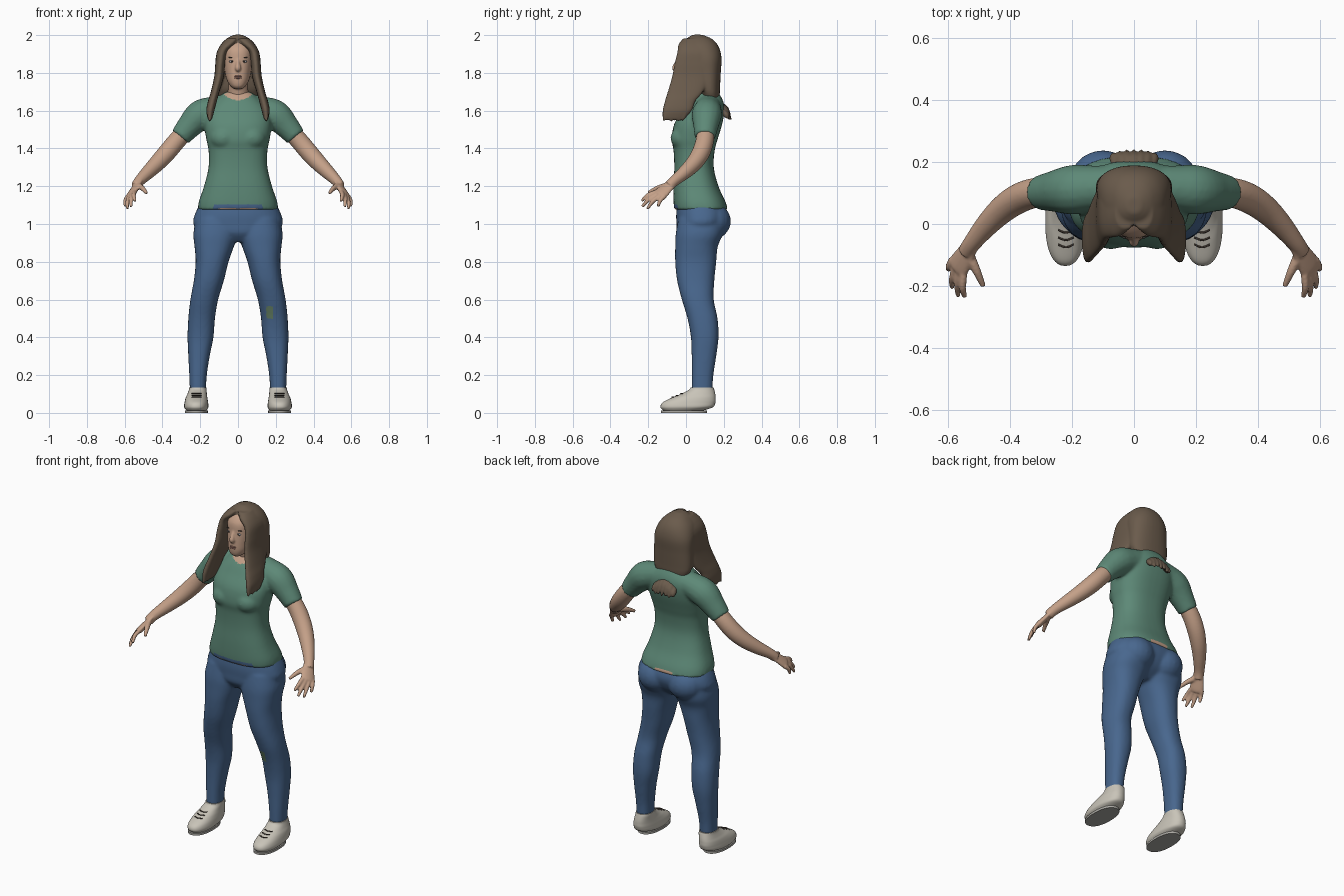
import bpy, bmesh, math
from mathutils import Vector, Matrix

cube = bpy.data.objects.get("Cube")
if cube:
    bpy.data.objects.remove(cube, do_unlink=True)


def material(name, *rgb):
    mat = bpy.data.materials.new(name)
    mat.use_nodes = True
    mat.diffuse_color = (*rgb, 1)
    mat.node_tree.nodes["Principled BSDF"].inputs["Base Color"].default_value = (*rgb, 1)
    return mat


skin = material("skin", .55, .35, .245)
green = material("shirt_green", .11, .25, .185)
denim = material("denim_blue", .065, .135, .27)
brown = material("hair_brown", .145, .105, .072)
cream = material("shoe_cream", .58, .55, .48)
grey = material("sole_grey", .4, .39, .36)
pink = material("lip_pink", .4, .2, .16)
pale = material("eye_grey", .33, .33, .35)
dark = material("dark_brown", .06, .045, .035)
olive = material("patch_olive", .12, .2, .12)


def interpolate(rows, steps):
    """Catmull-Rom rows between the given ones."""
    rows = [Vector(r) for r in rows]
    out = []
    for i in range(len(rows) - 1):
        a, b, c, d = (rows[max(0, min(len(rows) - 1, i + k))] for k in (-1, 0, 1, 2))
        for s in range(steps):
            t = s / steps
            out.append(b + (c - a) * (t / 2) + (a * 2 - b * 5 + c * 4 - d) * (t * t / 2)
                       + (b * 3 - a - c * 3 + d) * (t ** 3 / 2))
    return out + [rows[-1]]


def bridge(bm, loops):
    """Join closed loops of points into a capped shell."""
    rings = [[bm.verts.new(p) for p in loop] for loop in loops]
    for low, high in zip(rings, rings[1:]):
        for i in range(len(low)):
            j = (i + 1) % len(low)
            bm.faces.new((low[i], low[j], high[j], high[i]))
    bm.faces.new(rings[0][::-1])
    bm.faces.new(rings[-1])


def section(count, power):
    """Unit superellipse points."""
    for i in range(count):
        a = math.tau * i / count
        c, s = math.cos(a), math.sin(a)
        yield (math.copysign(abs(c) ** (2 / power), c), math.copysign(abs(s) ** (2 / power), s))


def loft(bm, rows, side=1, power=2.3, steps=6, count=40):
    """Stacked level sections; each row is z, x from, x to, y from, y to."""
    bridge(bm, [[Vector((side * ((x0 + x1) + (x1 - x0) * u) / 2, ((y0 + y1) + (y1 - y0) * v) / 2, z))
                 for u, v in section(count, power)]
                for z, x0, x1, y0, y1 in interpolate(rows, steps)])


def body(bm, rows, **options):
    """Symmetric loft; each row is z, half width, y front, y back."""
    loft(bm, [(z, -w, w, f, b) for z, w, f, b in rows], **options)


def tube(bm, rows, side=1, across=(0, 1, 0), flat=1, steps=5, count=16):
    """Sections along a path; each row is x, y, z, radius."""
    pts = interpolate(rows, steps)
    loops = []
    for i, p in enumerate(pts):
        t = (pts[min(i + 1, len(pts) - 1)] - pts[max(i - 1, 0)]).xyz.normalized()
        u = Vector(across)
        u = (u - t * u.dot(t)).normalized()
        v = t.cross(u) * flat
        loop = [p.xyz + (u * a + v * b) * p.w for a, b in section(count, 2)]
        loops.append([Vector((q.x * side, q.y, q.z)) for q in loop])
    bridge(bm, loops)


def ball(bm, place, size):
    bmesh.ops.create_uvsphere(bm, u_segments=20, v_segments=12, radius=1,
                              matrix=Matrix.Translation(place) @ Matrix.Diagonal((*size, 1)))


def finish(name, bm, mats, voxel=0, smooth=5, rule=None):
    """Make the object, fuse its shells, then colour faces by rule."""
    bmesh.ops.recalc_face_normals(bm, faces=bm.faces)
    mesh = bpy.data.meshes.new(name)
    bm.to_mesh(mesh)
    bm.free()
    ob = bpy.data.objects.new(name, mesh)
    bpy.context.scene.collection.objects.link(ob)
    if voxel:
        mod = ob.modifiers.new("fuse", 'REMESH')
        mod.mode = 'VOXEL'
        mod.voxel_size = voxel
        mod = ob.modifiers.new("soften", 'SMOOTH')
        mod.factor = .5
        mod.iterations = smooth
        graph = bpy.context.evaluated_depsgraph_get()
        mesh = bpy.data.meshes.new_from_object(ob.evaluated_get(graph))
        ob.modifiers.clear()
        ob.data = mesh
    mesh.materials.clear()
    for mat in mats:
        mesh.materials.append(mat)
    mesh.shade_smooth()
    if not voxel:
        mesh.set_sharp_from_angle(angle=.8)
    for face in mesh.polygons:
        face.material_index = rule(face.center, face.normal) if rule else 0
    return ob


# Shirt: trunk with sleeves
bm = bmesh.new()
body(bm, [(1.075, .213, -.062, .222), (1.12, .207, -.066, .208), (1.2, .18, -.066, .172),
          (1.3, .156, -.062, .147), (1.39, .156, -.066, .152), (1.45, .168, -.076, .168),
          (1.53, .178, -.062, .192), (1.6, .165, -.022, .203), (1.65, .125, .008, .197),
          (1.7, .07, .05, .17)], power=2.5)
for side in (1, -1):
    tube(bm, [(.05, .12, 1.622, .068), (.13, .115, 1.602, .074), (.2, .11, 1.575, .08),
              (.26, .105, 1.515, .066), (.306, .1, 1.46, .055)], side)
    ball(bm, (side * .075, -.01, 1.455), (.075, .072, .065))


def shirt_rule(c, n):
    if c.y < .07 and c.z > 1.655 + 5 * c.x ** 2:
        return 1
    if n.y < -.3 and abs(c.x) < .13 and c.z < 1.105:
        return 1 if abs(c.x) < .1 and c.z < 1.083 else 2
    return 1 if n.y > .3 and abs(c.x) < .06 and c.z < 1.095 else 0


finish("shirt", bm, [green, skin, denim], .009, 5, shirt_rule)

# Trousers: pelvis, seat and legs
bm = bmesh.new()
body(bm, [(.905, .09, -.01, .12), (.95, .19, -.045, .18), (1, .236, -.05, .212),
          (1.05, .229, -.052, .222), (1.11, .2, -.045, .2)])
for side in (1, -1):
    ball(bm, (side * .1, .13, 1.015), (.11, .108, .1))
    loft(bm, [(.12, .17, .255, .03, .14), (.2, .165, .258, .03, .145), (.3, .15, .263, .03, .16),
              (.4, .13, .267, .026, .172), (.5, .122, .263, .008, .167), (.6, .105, .252, -.022, .147),
              (.7, .075, .234, -.047, .15), (.8, .05, .224, -.057, .16), (.88, .022, .23, -.057, .168),
              (.95, 0, .236, -.054, .195), (1.03, 0, .22, -.04, .2)], side)
finish("trousers", bm, [denim, olive], .009, 5,
       lambda c, n: int(.15 < c.x < .185 and .5 < c.z < .565 and n.y < 0))

# Arms with hands
palm_across = Vector((-.55, -.75, .35))
knuckle = Vector((.566, -.138, 1.157))
tips = [(.545, -.235, 1.122), (.566, -.232, 1.092), (.586, -.205, 1.08), (.597, -.148, 1.092)]
for side, label in ((1, "left"), (-1, "right")):
    bm = bmesh.new()
    tube(bm, [(.25, .105, 1.52, .046), (.32, .1, 1.445, .048), (.375, .08, 1.38, .048),
              (.425, .045, 1.325, .044), (.475, -.005, 1.275, .037), (.52, -.06, 1.23, .029),
              (.54, -.09, 1.2, .027)], side, count=24)
    tube(bm, [(.515, -.055, 1.235, .026), (.54, -.095, 1.198, .035), (.562, -.132, 1.162, .042),
              (.57, -.145, 1.15, .038)], side, palm_across, .42)
    for i, tip in enumerate(tips):
        base = knuckle + palm_across * (.032 - .0213 * i)
        middle = (base + Vector(tip)) / 2 + Vector((.005, -.005, .006))
        tube(bm, [(*base, .0125), (*middle, .0115), (*tip, .008)], side, palm_across, count=12)
    tube(bm, [(.535, -.09, 1.205, .018), (.507, -.15, 1.19, .014), (.485, -.2, 1.165, .009)],
         side, (0, 0, 1), count=12)
    finish(label + "_arm", bm, [skin], .005, 4)

# Head, neck and nose
bm = bmesh.new()
body(bm, [(1.715, .02, -.03, .03), (1.73, .04, -.046, .06), (1.76, .058, -.053, .1),
          (1.8, .069, -.053, .15), (1.86, .077, -.048, .168), (1.92, .077, -.04, .168),
          (1.962, .052, -.005, .13), (1.98, .02, .03, .09)])
tube(bm, [(0, .115, 1.6, .062), (0, .095, 1.69, .057), (0, .07, 1.79, .056)], count=24)
tube(bm, [(0, -.04, 1.875, .008), (0, -.052, 1.85, .01), (0, -.058, 1.826, .016),
          (0, -.048, 1.815, .013)], across=(1, 0, 0))
finish("head", bm, [skin], .005, 3)

# Face details
bm = bmesh.new()
ball(bm, (0, -.05, 1.782), (.022, .007, .005))
ball(bm, (0, -.05, 1.773), (.019, .007, .005))
finish("lips", bm, [pink])
for name, mat, y, z, size in (("eyes", pale, -.0385, 1.86, (.015, .006, .007)),
                              ("pupils", dark, -.0425, 1.86, (.005, .004, .005)),
                              ("brows", dark, -.036, 1.882, (.019, .006, .003))):
    bm = bmesh.new()
    for side in (1, -1):
        ball(bm, (side * .032, y, z), size)
    finish(name, bm, [mat])

# Hair: back mass, front locks and loose ends
bm = bmesh.new()
body(bm, [(1.62, .08, .1, .17), (1.68, .112, .08, .178), (1.72, .122, .06, .18),
          (1.8, .121, .045, .184), (1.88, .118, .02, .188), (1.94, .098, -.01, .172),
          (1.98, .062, .005, .137), (2.002, .022, .035, .085)])
for side in (1, -1):
    loft(bm, [(1.555, .137, .16, -.125, -.01), (1.6, .125, .168, -.124, .03),
              (1.65, .112, .159, -.112, .05), (1.7, .098, .144, -.097, .09),
              (1.78, .075, .126, -.074, .13), (1.85, .068, .12, -.06, .14),
              (1.91, .055, .112, -.046, .14), (1.95, .016, .09, -.04, .13),
              (1.982, -.01, .06, -.015, .11)], side)
    for i in range(6):
        y = -.1 + .02 * i
        tube(bm, [(.147, y, 1.61, .016), (.15, y - .01, 1.57, .012),
                  (.15, y - .022, 1.543 + .006 * (i % 2), .005)], side, count=10)
for i in range(-3, 4):
    drop = .003 * i * i
    tube(bm, [(.018 * i, .18, 1.635 - drop, .014), (.021 * i, .212, 1.605 - drop, .017),
              (.023 * i, .238 - drop / 2, 1.55 + .008 * (i % 2), .005)], across=(1, 0, 0), count=10)
finish("hair", bm, [brown], .006, 3)

# Shoes, soles and laces
for side, label in ((1, "left"), (-1, "right")):
    bm = bmesh.new()
    loft(bm, [(.012, .168, .272, -.12, .09), (.03, .157, .285, -.135, .142),
              (.055, .158, .283, -.124, .156), (.08, .162, .277, -.076, .157),
              (.1, .165, .268, -.028, .155), (.122, .166, .26, .015, .15),
              (.135, .167, .258, .025, .146)], side)
    finish(label + "_shoe", bm, [cream])
    bm = bmesh.new()
    loft(bm, [(0, .16, .281, -.132, .112), (.013, .16, .281, -.132, .112)], side, steps=1)
    finish(label + "_sole", bm, [grey])
    bm = bmesh.new()
    for y, z in ((-.075, .083), (-.052, .093), (-.028, .103)):
        tube(bm, [(.194, y + .009, z, .003), (.219, y, z, .003), (.244, y + .009, z, .003)],
             side, count=8)
    finish(label + "_laces", bm, [dark])
